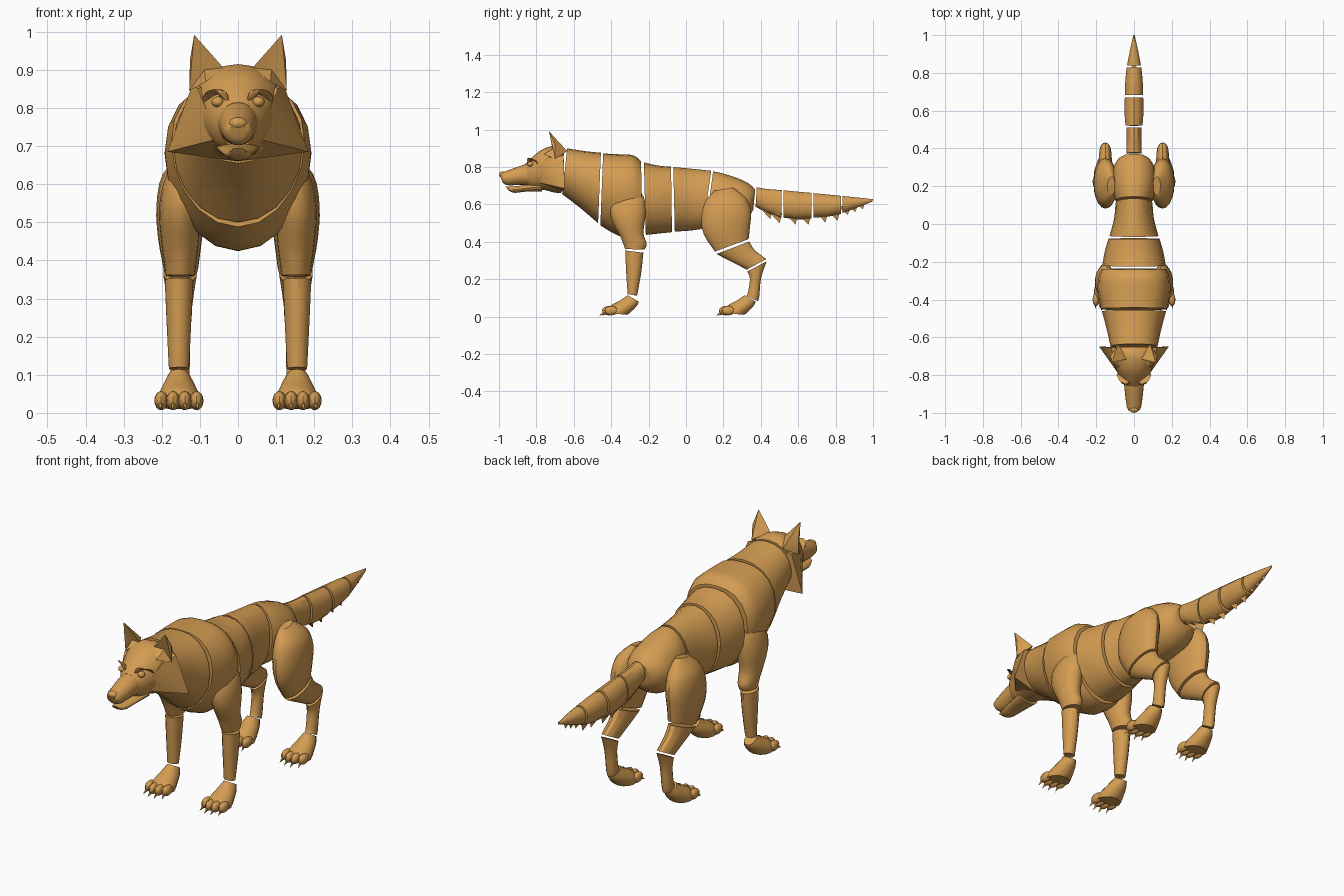
import bpy, bmesh
from math import sin, cos, pi, radians
from mathutils import Vector, Matrix

default_cube = bpy.data.objects.get("Cube")
if default_cube:
    bpy.data.objects.remove(default_cube)

fur = bpy.data.materials.new("tan_fur")
fur.use_nodes = True
fur_colour = (0.66, 0.335, 0.085, 1)
fur.diffuse_color = fur_colour
fur.node_tree.nodes["Principled BSDF"].inputs["Base Color"].default_value = fur_colour

SIDES = {"left": 1, "right": -1}


def finish(bm, name, side=1, angle=32):
    """Mirror if needed, fix normals, shade and link the part."""
    if side < 0:
        bmesh.ops.scale(bm, vec=(-1, 1, 1), verts=bm.verts)
    bmesh.ops.recalc_face_normals(bm, faces=bm.faces)
    mesh = bpy.data.meshes.new(name)
    bm.to_mesh(mesh)
    bm.free()
    for poly in mesh.polygons:
        poly.use_smooth = True
    mesh.set_sharp_from_angle(angle=radians(angle))
    mesh.materials.append(fur)
    obj = bpy.data.objects.new(name, mesh)
    bpy.context.collection.objects.link(obj)
    return obj


def blend(p0, p1, p2, p3, t):
    """Smooth curve through ring values."""
    return [b + 0.5 * t * (c - a + t * (2*a - 5*b + 4*c - d + t * (3*(b - c) + d - a)))
            for a, b, c, d in zip(p0, p1, p2, p3)]


def add_loft(bm, rings, centre=0, bias=1, sides=20, steps=3):
    """Skin rings given as (y, z) of one edge, (y, z) of the other, half width, x offset."""
    rows = [list(r) + [0] * (6 - len(r)) for r in rings]
    smooth = []
    for i in range(len(rows) - 1):
        p0, p3 = rows[max(i - 1, 0)], rows[min(i + 2, len(rows) - 1)]
        smooth += [blend(p0, rows[i], rows[i + 1], p3, s / steps) for s in range(steps)]
    smooth.append(rows[-1])
    loops = []
    for ay, az, by, bz, width, shift in smooth:
        loop = []
        for k in range(sides):
            a = 2 * pi * k / sides
            t = ((1 - cos(a)) / 2) ** bias
            loop.append(bm.verts.new((centre + shift + width * sin(a),
                                      ay + (by - ay) * t, az + (bz - az) * t)))
        loops.append(loop)
    for lower, upper in zip(loops, loops[1:]):
        for k in range(sides):
            n = (k + 1) % sides
            bm.faces.new((lower[k], lower[n], upper[n], upper[k]))
    bm.faces.new(loops[0])
    bm.faces.new(loops[-1])


def add_hull(bm, points):
    verts = [bm.verts.new(p) for p in points]
    bmesh.ops.convex_hull(bm, input=verts)


def add_ball(bm, place, size):
    matrix = Matrix.Translation(place) @ Matrix.Diagonal((*size, 1))
    bmesh.ops.create_uvsphere(bm, u_segments=12, v_segments=8, radius=1, matrix=matrix)


def loft(name, rings, side=1, **options):
    bm = bmesh.new()
    add_loft(bm, rings, **options)
    return finish(bm, name, side)


# Trunk, in separate plates with narrow gaps
loft("neck", [(-.635, .9, -.662, .655, .125), (-.54, .885, -.57, .585, .145),
              (-.455, .877, -.47, .5, .17)], bias=1.1)
loft("chest", [(-.443, .872, -.458, .488, .175), (-.35, .868, -.36, .432, .192),
               (-.28, .862, -.28, .425, .188), (-.24, .83, -.235, .435, .17)], bias=1.25)
loft("ribs", [(-.225, .825, -.215, .437, .168), (-.15, .808, -.14, .445, .155),
              (-.08, .802, -.075, .452, .135)], bias=1.1)
loft("waist", [(-.068, .8, -.06, .455, .13), (.04, .79, .02, .46, .105),
               (.135, .78, .09, .47, .098)])
loft("pelvis", [(.145, .777, .105, .48, .1), (.2, .765, .18, .48, .115),
                (.29, .735, .28, .5, .112), (.345, .705, .34, .54, .085),
                (.37, .68, .36, .575, .05)])

# Tail, four tapering pieces with ragged tufts below
tail = {
    "root": ([(.378, .692, .372, .588, .04), (.44, .682, .44, .552, .04),
              (.512, .677, .51, .53, .042)], [.45, .5]),
    "middle": ([(.522, .676, .52, .53, .046), (.6, .668, .6, .52, .052),
                (.67, .662, .67, .525, .05)], [.585, .655]),
    "rear": ([(.682, .66, .682, .53, .05), (.76, .653, .76, .535, .047),
              (.828, .646, .828, .55, .04)], [.745, .81]),
    "tip": ([(.838, .645, .838, .555, .038), (.92, .637, .92, .585, .022),
             (1, .628, .995, .615, .004)], [.865, .905, .945]),
}
for part, (rings, tufts) in tail.items():
    bm = bmesh.new()
    add_loft(bm, rings, sides=14)
    first, last = rings[0], rings[-1]
    for y in tufts:
        f = (y - first[0]) / (last[0] - first[0])
        z = first[3] + (last[3] - first[3]) * f
        w = (first[4] + (last[4] - first[4]) * f) * .6
        drop = .035 if part != "tip" else .02
        add_hull(bm, [(w, y - .06, z + .03), (-w, y - .06, z + .03),
                      (0, y + .015, z + .02), (0, y, z - drop)])
    finish(bm, "tail_" + part)

# Head: skull, muzzle, lower jaw and nose
loft("skull", [(-.65, .9, -.672, .66, .128), (-.7, .915, -.71, .665, .12),
               (-.77, .893, -.76, .678, .097), (-.825, .85, -.81, .682, .072),
               (-.86, .815, -.84, .695, .05)], bias=1.05)
loft("muzzle", [(-.82, .825, -.8, .695, .056), (-.88, .808, -.87, .705, .05),
                (-.95, .783, -.94, .702, .042), (-.985, .77, -.97, .708, .035),
                (-.995, .755, -.982, .722, .022)])
loft("lower_jaw", [(-.77, .72, -.77, .67, .055), (-.86, .704, -.86, .668, .045),
                   (-.93, .696, -.915, .662, .034), (-.965, .695, -.945, .672, .02)])
bm = bmesh.new()
add_ball(bm, (0, -.982, .76), (.024, .018, .016))
finish(bm, "nose")

for name, side in SIDES.items():
    # Pointed cheek fur
    bm = bmesh.new()
    add_hull(bm, [(.185, -.648, .685), (0, -.672, .66), (.068, -.78, .715), (.12, -.655, .86),
                  (.085, -.79, .8), (.105, -.74, .85), (.05, -.655, .88)])
    finish(bm, name + "_cheek", side)

    # Ear with a hollow front
    bm = bmesh.new()
    inner, outer, front, back, tip, bulge, hollow = [bm.verts.new(p) for p in (
        (.038, -.715, .905), (.128, -.7, .845), (.085, -.762, .868), (.085, -.635, .885),
        (.115, -.733, .992), (.126, -.7, .925), (.088, -.705, .9))]
    for face in ((inner, tip, hollow), (tip, outer, hollow), (outer, front, hollow),
                 (front, inner, hollow), (inner, back, tip), (back, bulge, tip),
                 (back, outer, bulge), (bulge, outer, tip), (inner, front, back),
                 (front, outer, back)):
        bm.faces.new(face)
    finish(bm, name + "_ear", side, 40)

    # Eye under a slanted brow
    bm = bmesh.new()
    add_ball(bm, (.053, -.832, .816), (.017, .017, .014))
    finish(bm, name + "_eye", side)
    loft(name + "_brow", [(-.848, .822, -.835, .81, .004, .026), (-.848, .847, -.825, .835, .014, .045),
                          (-.832, .848, -.81, .832, .014, .068), (-.8, .835, -.79, .815, .004, .088)],
         side, sides=8)

    # Front leg
    loft(name + "_shoulder", [(-.36, .672, -.27, .69, .02, -.03), (-.402, .6, -.225, .64, .045, -.008),
                              (-.398, .52, -.215, .55, .055), (-.352, .43, -.228, .45, .048),
                              (-.338, .395, -.21, .39, .042), (-.325, .362, -.222, .358, .038)],
         side, centre=.152)
    loft(name + "_forearm", [(-.325, .354, -.228, .342, .038), (-.32, .24, -.24, .23, .033),
                             (-.312, .12, -.262, .112, .027)], side, centre=.155, sides=14)

    # Hind leg
    loft(name + "_thigh", [(.155, .675, .25, .69, .02, -.03), (.105, .62, .32, .635, .055, -.008),
                           (.082, .53, .348, .56, .064), (.095, .44, .342, .48, .058, .002),
                           (.155, .348, .335, .415, .046)], side, centre=.15)
    loft(name + "_shank", [(.163, .335, .338, .402, .045), (.24, .295, .368, .355, .038),
                           (.325, .252, .43, .308, .032)], side, centre=.152, sides=14)
    loft(name + "_hock", [(.328, .242, .432, .296, .032), (.342, .2, .402, .21, .028),
                          (.33, .125, .392, .11, .026), (.322, .112, .385, .082, .026)],
         side, centre=.152, sides=14)

    # Paws: same shape front and back, with four toes and claws
    for part, dy in (("front", 0), ("hind", .625)):
        bm = bmesh.new()
        add_loft(bm, [(-.312, .115, -.252, .08, .028), (-.35, .088, -.265, .055, .042),
                      (-.405, .058, -.3, .02, .056), (-.425, .02, -.315, .01, .058)],
                 centre=.155, sides=14)
        for k in range(4):
            spread = k - 1.5
            x = .155 + .031 * spread
            y = -.415 + .007 * spread * spread
            add_ball(bm, (x, y, .032), (.018, .036, .025))
            add_hull(bm, [(x - .006, y - .025, .03), (x + .006, y - .025, .03),
                          (x, y - .02, .012), (x + .003 * spread, y - .05, .006)])
        bmesh.ops.translate(bm, vec=Vector((0, dy, 0)), verts=bm.verts)
        finish(bm, name + "_" + part + "_paw", side)
